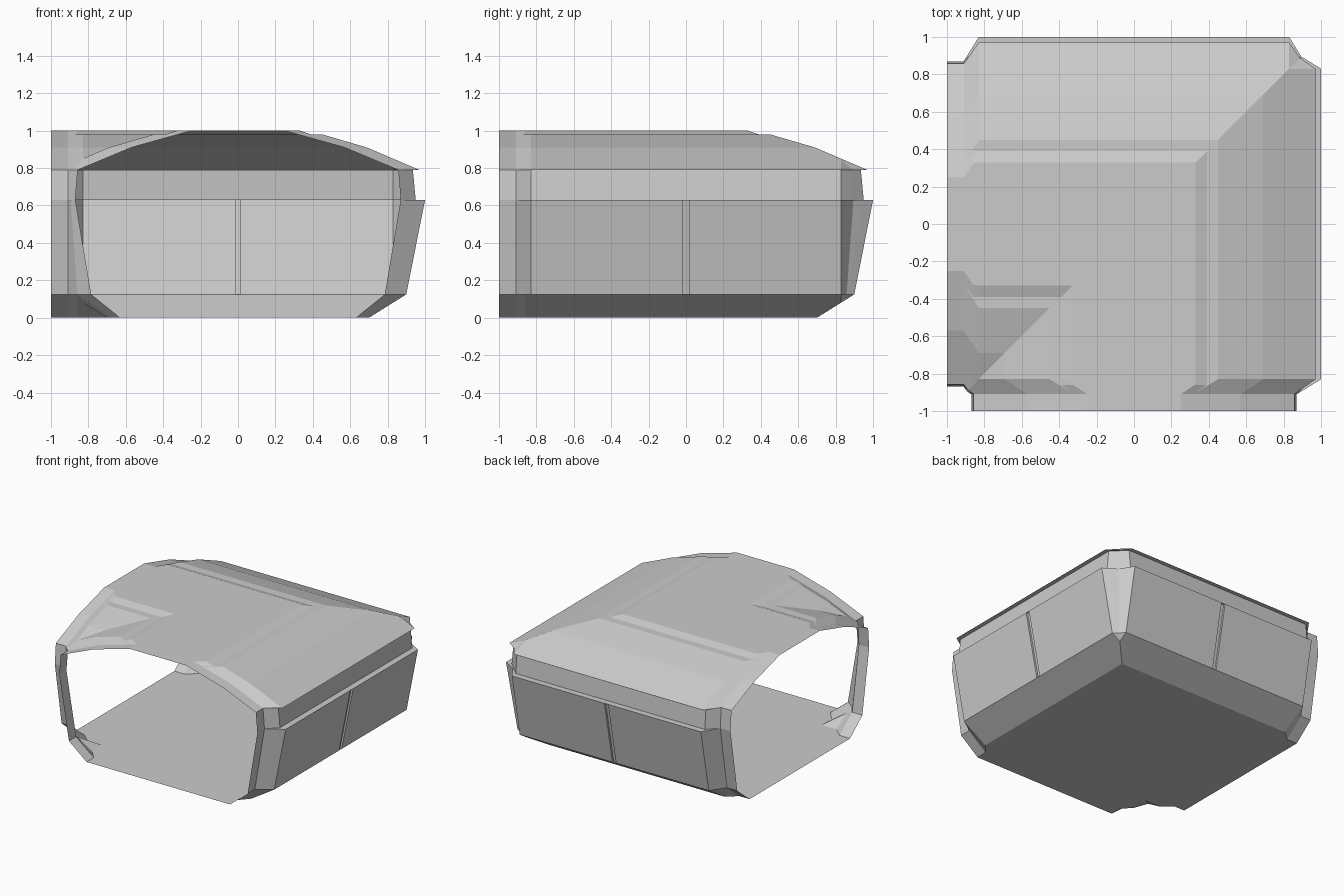
import bpy, bmesh
from mathutils import Matrix, Vector

if "Cube" in bpy.data.objects:
    bpy.data.objects.remove(bpy.data.objects["Cube"])

# Corner corridor module: one half-arm section is swept along y, mirrored in x,
# cut on the diagonal, then mirrored over the diagonal to form the second arm.
SWAP = Matrix(((0, 1, 0, 0), (1, 0, 0, 0), (0, 0, 1, 0), (0, 0, 0, 1)))
FLIP_X = Matrix.Diagonal((-1, 1, 1, 1))
SEAM = 0.016


def mirror_copy(bm, matrix):
    """Duplicate everything through a reflection, keeping faces oriented."""
    geom = bm.verts[:] + bm.edges[:] + bm.faces[:]
    new = bmesh.ops.duplicate(bm, geom=geom)["geom"]
    verts = [g for g in new if isinstance(g, bmesh.types.BMVert)]
    faces = [g for g in new if isinstance(g, bmesh.types.BMFace)]
    bmesh.ops.transform(bm, matrix=matrix, verts=verts)
    bmesh.ops.reverse_faces(bm, faces=faces)


def corner_part(name, wide, narrow, mid=None, seam=None):
    """Sweep a section: narrow at the portal frames, wide in between."""
    if mid is None:
        mid = [tuple(Vector(a).lerp(Vector(b), 0.375)) for a, b in zip(wide, narrow)]
    stations = [(-1, narrow), (-0.91, narrow), (-0.86, mid), (-0.83, wide)]
    if seam:
        stations += [(-SEAM, wide), (-SEAM, seam), (SEAM, seam), (SEAM, wide)]
    stations += [(0.83, wide), (0.86, mid), (0.91, narrow), (1, narrow)]

    bm = bmesh.new()
    rows = [[bm.verts.new((x, y, z)) for x, z in section] for y, section in stations]
    for r, s in zip(rows, rows[1:]):
        for i in range(len(r) - 1):
            bm.faces.new((r[i], r[i + 1], s[i + 1], s[i]))
    bmesh.ops.remove_doubles(bm, verts=bm.verts[:], dist=0.0005)
    bmesh.ops.dissolve_degenerate(bm, edges=bm.edges[:], dist=0.0005)
    mirror_copy(bm, FLIP_X)
    bmesh.ops.bisect_plane(bm, geom=bm.verts[:] + bm.edges[:] + bm.faces[:],
                           plane_co=(0, 0, 0), plane_no=(-1, 1, 0), clear_outer=True)
    mirror_copy(bm, SWAP)
    bmesh.ops.remove_doubles(bm, verts=bm.verts[:], dist=0.0005)
    mesh = bpy.data.meshes.new(name)
    bm.to_mesh(mesh)
    bm.free()
    obj = bpy.data.objects.new(name, mesh)
    bpy.context.collection.objects.link(obj)
    return obj


# Flat floor
corner_part("floor", [(0, 0), (0.70, 0)], [(0, 0), (0.63, 0)])

# Walls: sloped skirt, leaning panel with a recessed centre seam, upper band
corner_part(
    "walls",
    wide=[(0.70, 0), (0.90, 0.125), (0.90, 0.125), (1.0, 0.63), (1.0, 0.63),
          (0.95, 0.63), (0.935, 0.79)],
    narrow=[(0.63, 0), (0.785, 0.125), (0.785, 0.125), (0.87, 0.63), (0.87, 0.63),
            (0.87, 0.63), (0.857, 0.79)],
    seam=[(0.70, 0), (0.90, 0.125), (0.885, 0.125), (0.985, 0.63), (1.0, 0.63),
          (0.95, 0.63), (0.935, 0.79)])

# Ceiling: eave, two slopes, small flat ledge and the flat top
corner_part(
    "ceiling",
    wide=[(0.935, 0.79), (0.97, 0.79), (0.69, 0.91), (0.45, 0.98), (0.39, 0.98),
          (0.33, 1.0), (0, 1.0)],
    mid=[(0.906, 0.79), (0.928, 0.79), (0.645, 0.91), (0.40, 0.98), (0.39, 0.98),
         (0.325, 1.0), (0, 1.0)],
    narrow=[(0.857, 0.79), (0.857, 0.79), (0.57, 0.91), (0.32, 0.98), (0.32, 0.98),
            (0.25, 1.0), (0, 1.0)])
